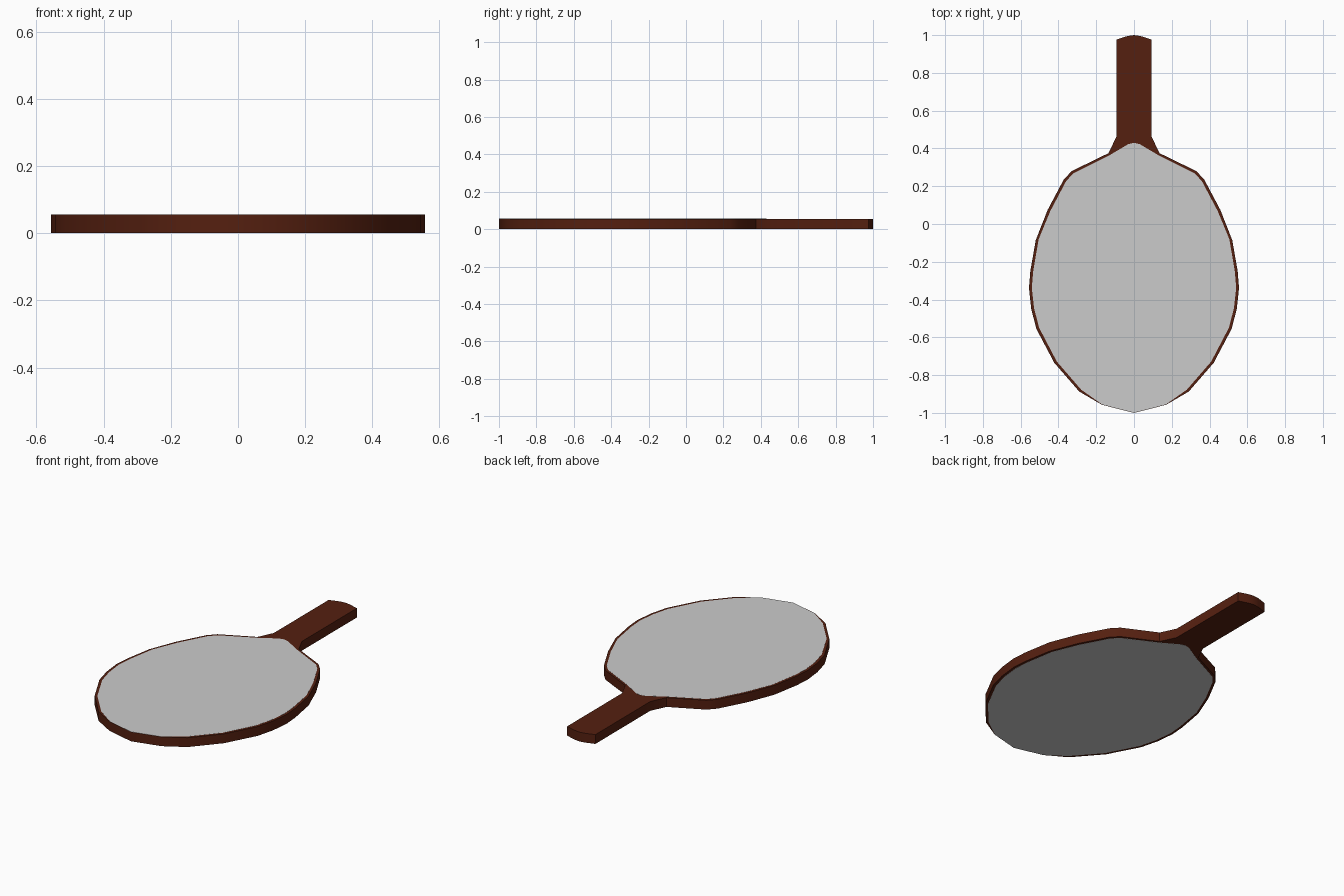
import bpy, bmesh, math

if "Cube" in bpy.data.objects:
    bpy.data.objects.remove(bpy.data.objects["Cube"])

TOP = 0.056
SKIN = 0.0006


def material(name, color):
    m = bpy.data.materials.new(name)
    m.diffuse_color = color
    m.use_nodes = True
    m.node_tree.nodes["Principled BSDF"].inputs["Base Color"].default_value = m.diffuse_color
    return m


def mirrored(half):
    # half runs from the bottom centre up the right side to the top centre
    return half + [(-x, y) for x, y in reversed(half[1:-1])]


def slab(name, half, z0, z1, mat=None):
    bm = bmesh.new()
    face = bm.faces.new([bm.verts.new((x, y, z0)) for x, y in mirrored(half)])
    up = bmesh.ops.extrude_face_region(bm, geom=[face])["geom"]
    bmesh.ops.translate(bm, vec=(0, 0, z1 - z0),
                        verts=[g for g in up if isinstance(g, bmesh.types.BMVert)])
    bmesh.ops.recalc_face_normals(bm, faces=bm.faces)
    me = bpy.data.meshes.new(name)
    bm.to_mesh(me)
    bm.free()
    ob = bpy.data.objects.new(name, me)
    bpy.context.collection.objects.link(ob)
    if mat:
        me.materials.append(mat)
    bpy.ops.object.select_all(action='DESELECT')
    ob.select_set(True)
    bpy.context.view_layer.objects.active = ob
    bpy.ops.object.shade_smooth_by_angle(angle=math.radians(30))
    return ob


wood = material("dark_wood", (0.09, 0.014, 0.005, 1))

# Wooden blade and handle, one continuous outline
blade = [(0, -1), (0.17, -0.957), (0.29, -0.887), (0.422, -0.735), (0.517, -0.555),
         (0.544, -0.45), (0.556, -0.34), (0.549, -0.25), (0.52, -0.085), (0.457, 0.075),
         (0.372, 0.235), (0.33, 0.28), (0.135, 0.375), (0.092, 0.465),
         (0.092, 0.977), (0.035, 0.995), (0, 1)]
slab("blade_and_handle", blade, SKIN, TOP - SKIN, wood)

# Grey pads on both sides, reaching the edge at the bottom tip
pad = [(0, -0.999), (0.168, -0.956), (0.28, -0.877), (0.409, -0.728), (0.502, -0.55),
       (0.529, -0.447), (0.541, -0.34), (0.534, -0.252), (0.505, -0.081), (0.443, 0.069),
       (0.36, 0.226), (0.322, 0.268), (0.13, 0.364), (0.03, 0.423), (0, 0.43)]
slab("top_pad", pad, TOP - 2 * SKIN, TOP)
slab("bottom_pad", pad, 0, 2 * SKIN)
